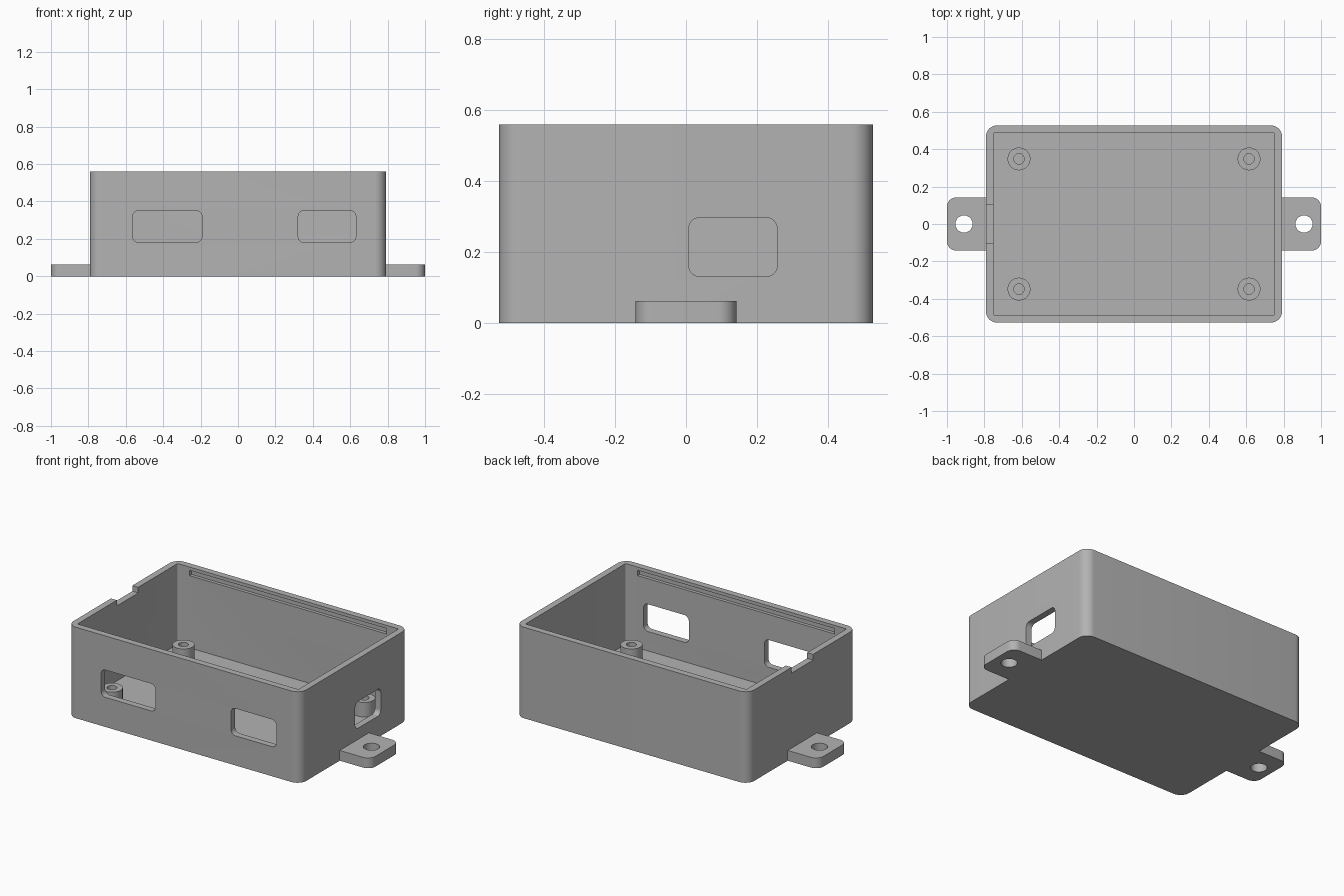
import bpy, bmesh, math
from mathutils import Matrix

if "Cube" in bpy.data.objects:
    bpy.data.objects.remove(bpy.data.objects["Cube"])

grey = bpy.data.materials.new("light grey plastic")
grey.diffuse_color = (0.45, 0.45, 0.45, 1)
grey.use_nodes = True
grey.node_tree.nodes["Principled BSDF"].inputs["Base Color"].default_value = grey.diffuse_color


def outline(u0, u1, v0, v1, radii, steps=10):
    """Rounded rectangle; radii run from the lower left corner counter-clockwise."""
    pts = []
    corners = [(u0, v0, 1, 1), (u1, v0, -1, 1), (u1, v1, -1, -1), (u0, v1, 1, -1)]
    for i, (u, v, su, sv) in enumerate(corners):
        r = radii[i]
        if r == 0:
            pts.append((u, v))
            continue
        for k in range(steps + 1):
            a = math.pi + (i + k / steps) * math.pi / 2
            pts.append((u + su * r + r * math.cos(a), v + sv * r + r * math.sin(a)))
    return pts


def circle(x, y, r, n=40):
    return [(x + r * math.cos(2 * math.pi * k / n), y + r * math.sin(2 * math.pi * k / n))
            for k in range(n)]


def prism(name, pts, d0, d1, axis="z"):
    """Extrude a profile from d0 to d1 along the given axis."""
    place = {"z": lambda u, v, d: (u, v, d),
             "y": lambda u, v, d: (u, d, v),
             "x": lambda u, v, d: (d, u, v)}[axis]
    bm = bmesh.new()
    face = bm.faces.new([bm.verts.new(place(u, v, d0)) for u, v in pts])
    top = bmesh.ops.extrude_face_region(bm, geom=[face])["geom"]
    shift = [b - a for a, b in zip(place(0, 0, d0), place(0, 0, d1))]
    bmesh.ops.translate(bm, vec=shift, verts=[g for g in top if isinstance(g, bmesh.types.BMVert)])
    bmesh.ops.recalc_face_normals(bm, faces=bm.faces)
    mesh = bpy.data.meshes.new(name)
    bm.to_mesh(mesh)
    bm.free()
    mesh.materials.append(grey)
    obj = bpy.data.objects.new(name, mesh)
    bpy.context.collection.objects.link(obj)
    return obj


def select(obj):
    bpy.ops.object.select_all(action="DESELECT")
    obj.select_set(True)
    bpy.context.view_layer.objects.active = obj


def cut(obj, cutter):
    select(obj)
    mod = obj.modifiers.new("cut", "BOOLEAN")
    mod.operation = "DIFFERENCE"
    mod.solver = "EXACT"
    mod.object = cutter
    bpy.ops.object.modifier_apply(modifier=mod.name)
    bpy.data.objects.remove(cutter)


def smooth(obj):
    select(obj)
    bpy.ops.object.shade_smooth_by_angle(angle=math.radians(30))


FLOOR, TOP = 0.063, 0.56
X, Y, IX, IY = 0.792, 0.527, 0.752, 0.487

# Open box with rounded outer corners
box = prism("enclosure", outline(-X, X, -Y, Y, [0.06] * 4), 0, TOP)
cut(box, prism("cavity", outline(-IX, IX, -IY, IY, [0.008] * 4, 4), FLOOR, 0.7))

# Connector openings in the front wall and the right wall
for x0, x1 in ((-0.563, -0.193), (0.322, 0.63)):
    cut(box, prism("opening", outline(x0, x1, 0.182, 0.35, [0.03] * 4), -0.6, -0.45, "y"))
cut(box, prism("opening", outline(0.008, 0.257, 0.132, 0.297, [0.03] * 4), 0.7, 0.85, "x"))

# Shallow notch in the rim of the left wall
cut(box, prism("notch", outline(-0.104, 0.104, TOP - 0.035, 0.7, [0] * 4), -0.85, -0.7, "x"))

# Lid grooves inside the front and back walls
for s in (-1, 1):
    cut(box, prism("groove", outline(-0.67, 0.67, 0.507, 0.54, [0] * 4),
                   s * (IY - 0.05), s * (IY + 0.02), "y"))
smooth(box)

# Mounting tabs with screw holes
for side, s in (("left", -1), ("right", 1)):
    if s > 0:
        pts = outline(X, 1, -0.142, 0.142, [0, 0.05, 0.05, 0])
    else:
        pts = outline(-1, -X, -0.142, 0.142, [0.05, 0, 0, 0.05])
    tab = prism(side + "_mounting_tab", pts, 0, 0.063)
    cut(tab, prism("hole", circle(s * 0.909, 0, 0.046), -0.1, 0.2))
    smooth(tab)

# Four hollow standoffs on the floor
for sx in (-1, 1):
    for sy in (-1, 1):
        x, y = sx * 0.615, sy * 0.348
        post = prism("standoff", circle(x, y, 0.061), FLOOR, 0.152)
        cut(post, prism("hole", circle(x, y, 0.028, 28), 0, 0.3))
        smooth(post)
